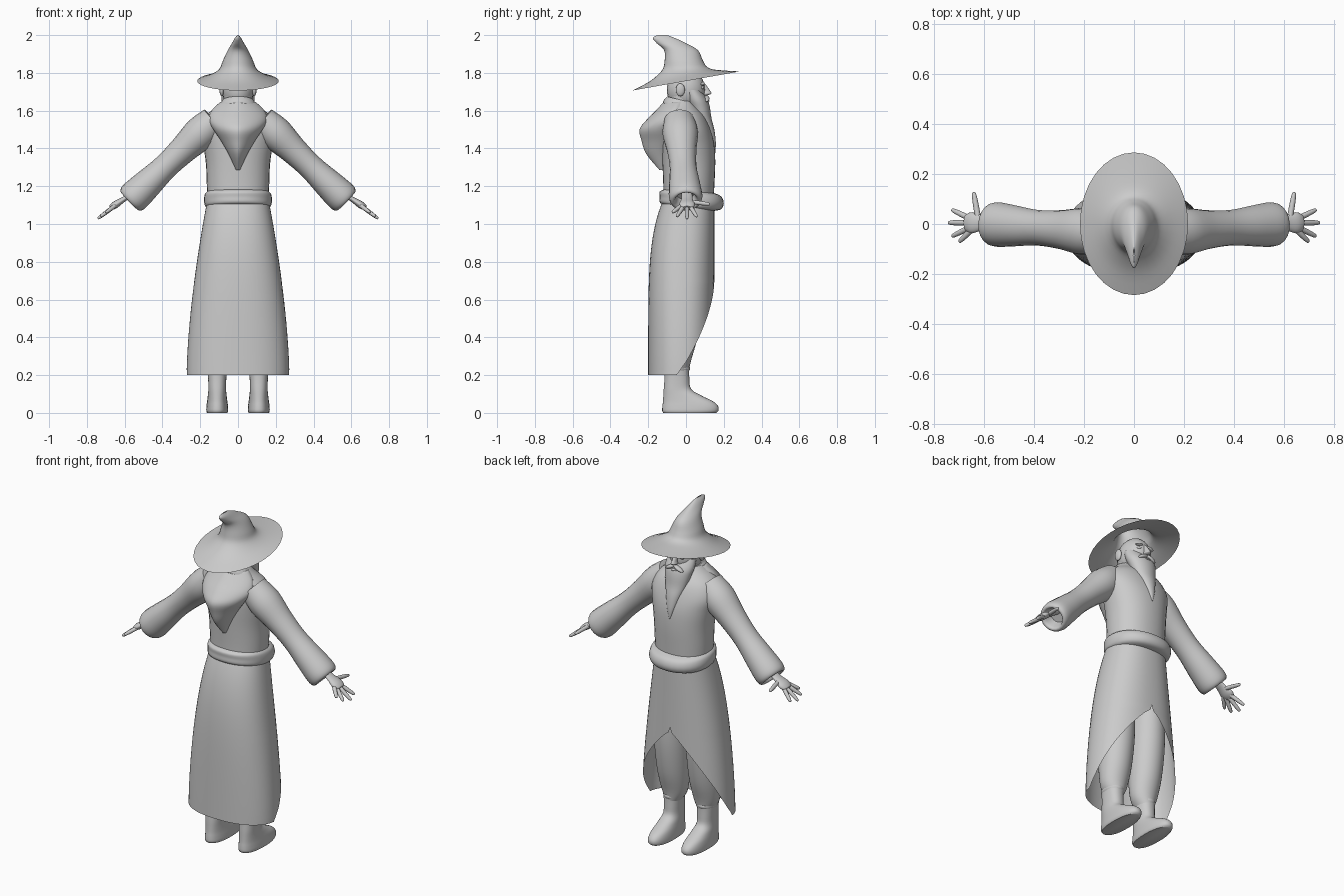
import bpy, bmesh, math
from mathutils import Vector, Matrix

cube = bpy.data.objects.get("Cube")
if cube:
    bpy.data.objects.remove(cube, do_unlink=True)

colour = (.6, .6, .6, 1)
grey = bpy.data.materials.new("plain_grey")
grey.use_nodes = True
grey.diffuse_color = colour
grey.node_tree.nodes["Principled BSDF"].inputs["Base Color"].default_value = colour
parts = []


def finish(name, bm, closed=True):
    if closed:
        bmesh.ops.recalc_face_normals(bm, faces=bm.faces)
    mesh = bpy.data.meshes.new(name)
    bm.to_mesh(mesh)
    bm.free()
    mesh.materials.append(grey)
    part = bpy.data.objects.new(name, mesh)
    bpy.context.collection.objects.link(part)
    parts.append(part)


def smooth_rows(rows, steps=4):
    """Catmull-Rom interpolation between rows of numbers."""
    out = []
    last = len(rows) - 1
    for i in range(last):
        before, start, end, after = rows[max(i - 1, 0)], rows[i], rows[i + 1], rows[min(i + 2, last)]
        for k in range(steps):
            t = k / steps
            out.append([b + t / 2 * (c - a + t * (2 * a - 5 * b + 4 * c - d + t * (3 * (b - c) + d - a)))
                        for a, b, c, d in zip(before, start, end, after)])
    return out + [list(rows[last])]


def loft(name, rings, wrap=True, cap=True):
    bm = bmesh.new()
    loops = [[bm.verts.new(point) for point in ring] for ring in rings]
    count = len(rings[0])
    for low, high in zip(loops, loops[1:]):
        for j in range(count if wrap else count - 1):
            k = (j + 1) % count
            bm.faces.new((low[j], low[k], high[k], high[j]))
    if cap:
        bm.faces.new(loops[0][::-1])
        bm.faces.new(loops[-1])
    else:
        bmesh.ops.remove_doubles(bm, verts=bm.verts, dist=.0002)
    finish(name, bm, cap)


def power(value, exponent):
    return math.copysign(abs(value) ** (2 / exponent), value)


def oval(z, width, back, front, slope=0, centre=0, exponent=2, gap=0, count=32):
    """Horizontal ring; the gap angle leaves it open on both sides of the front."""
    ring = []
    for j in range(count):
        turn = math.pi / 2 + gap + 2 * (math.pi - gap) * j / count
        y = (back + front) / 2 + (front - back) / 2 * power(math.sin(turn), exponent)
        ring.append((centre + width * power(math.cos(turn), exponent), y, z + slope * y))
    return ring


def stack(name, rows, centre=0, exponent=2, cap=True):
    """Rows of height, half width, back, front and, if tilted, slope."""
    loft(name, [oval(*row, centre=centre, exponent=exponent) for row in smooth_rows(rows)], cap=cap)


def limb(name, start, end, radii, side, flat=1, count=20):
    """Round limb along a line; radii holds pairs of position along it and radius."""
    start, end = Vector(start), Vector(end)
    across = (end - start).cross(Vector((0, 1, 0))).normalized()
    along = across.cross(end - start).normalized()
    rings = []
    for t, radius in smooth_rows(radii):
        ring = []
        for j in range(count):
            turn = math.tau * j / count
            point = start.lerp(end, t) + radius * (along * math.cos(turn) + across * flat * math.sin(turn))
            ring.append((point.x * side, point.y, point.z))
        rings.append(ring)
    loft(name, rings)


def ball(name, place, size, turn=0):
    bm = bmesh.new()
    matrix = Matrix.Translation(place) @ Matrix.Rotation(turn, 4, 'Y') @ Matrix.Diagonal((*size, 1))
    bmesh.ops.create_uvsphere(bm, u_segments=20, v_segments=12, radius=1, matrix=matrix)
    finish(name, bm)


# Robe skirt: flares downwards and parts at the front below the thighs
skirt = []
levels = 28
for i in range(levels + 1):
    u = i / levels
    gap = math.radians(96) * max(0, 1 - u / .54) ** .9
    ring = oval(.2 + .93 * u, .272 - .11 * u ** 1.6, -.2 + .08 * u ** 5, .15, exponent=2.3, gap=gap, count=48)
    closing = ring[0]
    ring.append((-closing[0], closing[1], closing[2]))
    skirt.append(ring)
loft("robe_skirt", skirt, wrap=False, cap=False)

# Robe top and sash
stack("robe_torso", [
    (1.1, .16, -.12, .145), (1.2, .165, -.12, .15), (1.32, .17, -.125, .155), (1.42, .185, -.13, .15),
    (1.5, .2, -.13, .13), (1.57, .175, -.13, .1), (1.62, .115, -.12, .06), (1.65, .085, -.11, .04)], exponent=2.2)
stack("sash", [
    (1.085, .16, -.12, .14, -.12), (1.1, .175, -.14, .185, -.12), (1.13, .18, -.14, .2, -.1),
    (1.16, .175, -.14, .185, -.07), (1.175, .16, -.12, .14, -.06)], exponent=2.2)

# Hood hanging on the back, and the collar
stack("hood", [
    (1.285, .01, -.14, -.11), (1.37, .05, -.21, -.06), (1.44, .09, -.235, -.02), (1.5, .13, -.246, 0),
    (1.55, .155, -.21, .02), (1.6, .14, -.16, .03), (1.645, .095, -.12, .03)], exponent=1.6)
stack("collar", [
    (1.59, .115, -.12, .07, -.25), (1.62, .1, -.12, .06, -.25), (1.65, .08, -.1, .04, -.25)])

# Head, beard and face
stack("neck", [(1.56, .07, -.09, .04), (1.7, .075, -.09, .04)])
ball("head", (0, 0, 1.71), (.085, .102, .11))
stack("beard", [
    (1.375, .005, .14, .155), (1.43, .022, .125, .158), (1.5, .045, .08, .15), (1.56, .065, .045, .135),
    (1.62, .08, .015, .126), (1.66, .088, -.005, .113), (1.71, .086, -.02, .08)])
stack("nose", [(1.68, .01, .08, .11), (1.69, .017, .08, .134), (1.705, .013, .08, .128), (1.745, .01, .07, .1)])
ball("mouth", (0, .112, 1.652), (.02, .012, .006))

# Pointed hat with a bent tip and a wide tilted brim
stack("hat", [
    (1.757, .216, -.284, .286, .177), (1.785, .15, -.19, .19, .15), (1.82, .1, -.128, .118, .06),
    (1.865, .08, -.113, .09, 0), (1.92, .054, -.116, .063, 0), (1.957, .032, -.155, 0, 0),
    (1.985, .017, -.176, -.06, 0), (2, .003, -.15, -.1, 0)], cap=False)

# Paired parts
palm = Vector((.62, .005, 1.12))
reach = Vector((.8, 0, -.6))
spread = Vector((0, 1, 0))
fan = {"thumb": (78, .125), "index": (21, .145), "middle": (0, .153), "ring": (-22, .145), "little": (-38, .125)}

for side, label in ((1, "left_"), (-1, "right_")):
    # Sleeve, turned back inward at the cuff
    limb(label + "sleeve", (.2, -.03, 1.48), (.57, 0, 1.125), [
        (-.2, .08), (0, .094), (.25, .078), (.5, .071), (.75, .082), (.93, .089), (1, .08), (1, .06), (.9, .045)],
        side, flat=.95)

    # Hand with fanned fingers
    limb(label + "hand", (.53, .005, 1.18), (.675, .005, 1.085), [
        (0, .028), (.5, .03), (.8, .042), (.95, .035), (1, .025)], side, flat=.45)
    for finger, (angle, length) in fan.items():
        turn = math.radians(angle)
        tip = palm + length * (reach * math.cos(turn) + spread * math.sin(turn))
        limb(label + finger + "_finger", palm, tip, [(.2, .012), (.7, .011), (.95, .008), (1, .003)], side, count=10)

    # Baggy trouser leg, boot and boot cuff
    stack(label + "trouser_leg", [
        (.21, .045, -.1, .015), (.27, .075, -.115, .025), (.4, .09, -.125, .06), (.6, .095, -.12, .085),
        (.85, .085, -.11, .085)], centre=.105 * side)
    stack(label + "boot", [
        (0, .054, -.12, .16), (.012, .058, -.126, .172), (.035, .057, -.125, .17), (.06, .054, -.122, .145),
        (.09, .05, -.12, .085), (.125, .047, -.118, .028), (.18, .048, -.114, .018), (.25, .052, -.112, .016)],
        centre=.11 * side, exponent=2.3)
    stack(label + "boot_cuff", [
        (.215, .046, -.11, .012), (.235, .056, -.12, .022), (.255, .046, -.11, .012)], centre=.11 * side)

    # Face details
    ball(label + "eye", (.034 * side, .084, 1.722), (.014, .012, .009))
    ball(label + "eyebrow", (.036 * side, .088, 1.742), (.026, .012, .008), .2 * side)
    ball(label + "moustache", (.026 * side, .108, 1.664), (.034, .016, .011), .45 * side)
    ball(label + "ear", (.086 * side, -.03, 1.71), (.012, .024, .034))

# Smooth shading with crisp edges
bpy.ops.object.select_all(action='DESELECT')
for part in parts:
    part.select_set(True)
bpy.context.view_layer.objects.active = parts[0]
bpy.ops.object.shade_smooth_by_angle(angle=math.radians(45))
